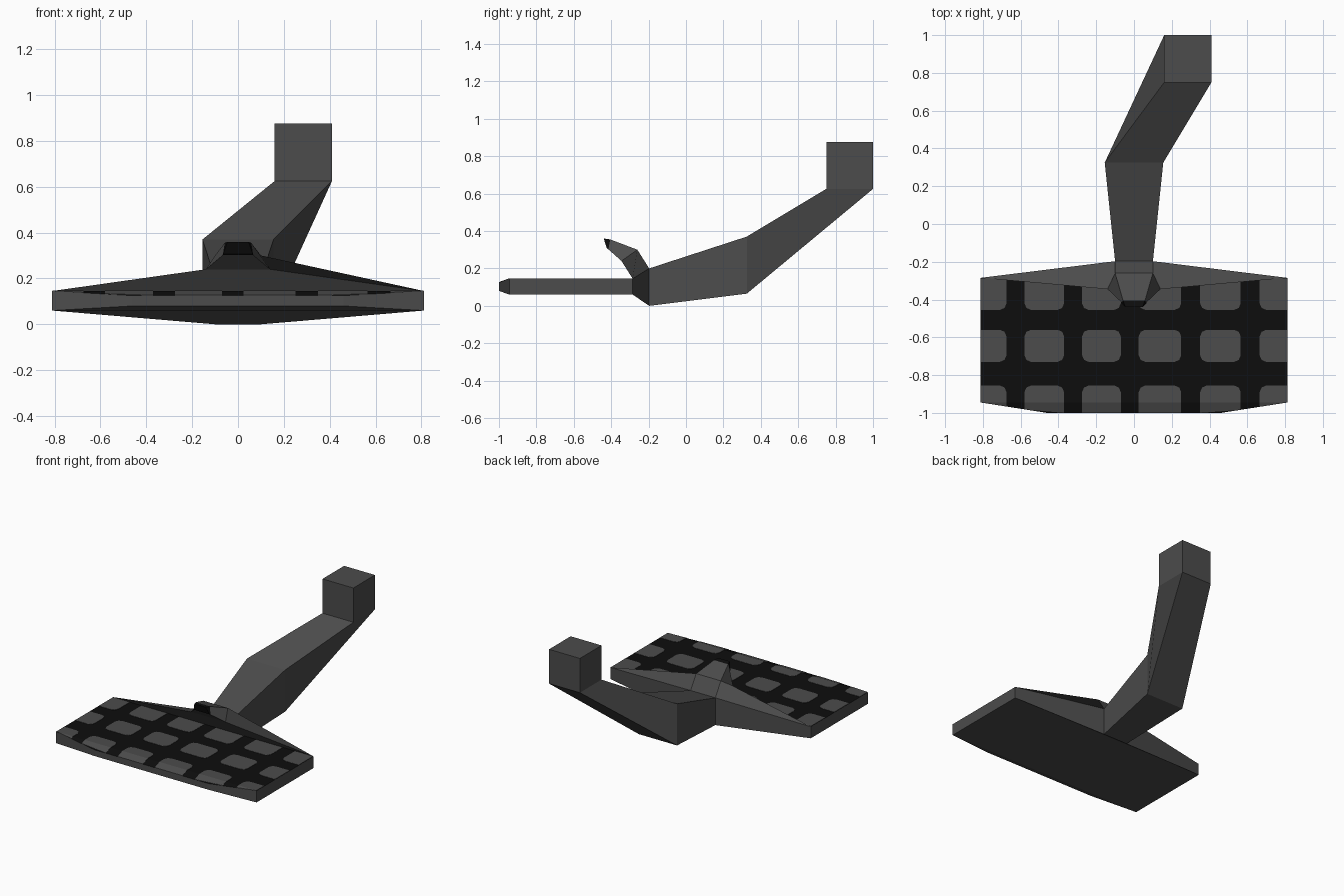
import bpy, bmesh

if "Cube" in bpy.data.objects:
    bpy.data.objects.remove(bpy.data.objects["Cube"])

def material(name, v):
    m = bpy.data.materials.new(name)
    m.diffuse_color = (v, v, v, 1)
    m.use_nodes = True
    m.node_tree.nodes["Principled BSDF"].inputs["Base Color"].default_value = m.diffuse_color
    return m

GREY = material("dark_grey", 0.072)
BLACK = material("black", 0.004)

def finish(name, bm):
    bmesh.ops.recalc_face_normals(bm, faces=bm.faces)
    me = bpy.data.meshes.new(name)
    bm.to_mesh(me)
    bm.free()
    me.materials.append(GREY)
    me.materials.append(BLACK)
    ob = bpy.data.objects.new(name, me)
    bpy.context.collection.objects.link(ob)
    return ob

def ring(low, high, cx=0):
    """Four corners from (half width, y, z) of a lower and an upper edge."""
    (a, ya, za), (b, yb, zb) = low, high
    return [(cx - a, ya, za), (cx + a, ya, za), (cx + b, yb, zb), (cx - b, yb, zb)]

def loft(name, rings, black=()):
    """Skin the rings; black holds (segment, side) pairs, side 2 is the top."""
    bm = bmesh.new()
    loops = [[bm.verts.new(p) for p in r] for r in rings]
    bm.faces.new(loops[0]).material_index = int("start" in black)
    bm.faces.new(loops[-1]).material_index = int("end" in black)
    for s in range(len(loops) - 1):
        for i in range(4):
            j = (i + 1) % 4
            f = bm.faces.new((loops[s][i], loops[s][j], loops[s + 1][j], loops[s + 1][i]))
            f.material_index = int((s, i) in black)
    return finish(name, bm)

# Wide tread plate, hub and bent arm in one continuous shape
loft("pedal_and_arm", [
    ring((0.46, -1.0, 0.08), (0.46, -1.0, 0.125)),
    ring((0.812, -0.945, 0.06), (0.812, -0.945, 0.145)),
    ring((0.812, -0.285, 0.06), (0.812, -0.285, 0.145)),
    ring((0.1, -0.197, 0.0), (0.1, -0.197, 0.2)),
    ring((0.155, 0.325, 0.065), (0.155, 0.325, 0.37)),
    ring((0.125, 1.0, 0.625), (0.125, 0.75, 0.625), 0.285),
    ring((0.125, 1.0, 0.876), (0.125, 0.75, 0.876), 0.285),
], black={(0, 2), (1, 2)})

# Small lever rising from the hub, flaring into the plate's rear corners
neck = ring((0.066, -0.415, 0.302), (0.058, -0.405, 0.355))
loft("lever", [
    ring((0.812, -0.285, 0.145), (0.1, -0.197, 0.2)),
    ring((0.14, -0.345, 0.24), (0.1, -0.26, 0.30)),
    neck,
])
loft("lever_tip", [neck, ring((0.064, -0.423, 0.307), (0.046, -0.44, 0.36))],
     black={"start", "end", (0, 0), (0, 1), (0, 2), (0, 3)})

# Grey tread pads between the black grooves
bm = bmesh.new()
LIFT, EDGE, FRONT, SIDE = 0.002, -0.945, -1.0, 0.81

def height(y):
    return 0.145 + LIFT - max(0, EDGE - y) * 0.02 / 0.055

def pad(points):
    top = [bm.verts.new((x, y, height(y))) for x, y in points]
    low = [bm.verts.new((x, y, height(y) - LIFT)) for x, y in points]
    bm.faces.new(top)
    for i in range(len(top)):
        j = (i + 1) % len(top)
        bm.faces.new((top[i], top[j], low[j], low[i]))

def front_limit(x):
    return max(FRONT, EDGE - 0.055 * (SIDE - abs(x)) / 0.35)

columns = [(-SIDE, -0.675), (-0.58, -0.37), (-0.275, -0.07),
           (0.025, 0.25), (0.35, 0.565), (0.665, SIDE)]
rows = [(-0.455, -0.288), (-0.73, -0.56), (EDGE, -0.855)]
for x0, x1 in columns:
    for y0, y1 in rows:
        # cut only the corners that touch a groove crossing
        def c(x, y):
            return 0.035 if abs(x) < SIDE and y not in (EDGE, -0.288) else 0
        pts = []
        for x, y, sx, sy in ((x0, y0, 1, 1), (x1, y0, -1, 1), (x1, y1, -1, -1), (x0, y1, 1, -1)):
            k = c(x, y)
            if not k:
                pts.append((x, y))
                continue
            corner = [(x, y + sy * k), (x + sx * k * 0.3, y + sy * k * 0.3), (x + sx * k, y)]
            pts += corner if sx == sy else corner[::-1]
        pad(pts)
    # continuation over the sloped front lip
    lip = [(x0, EDGE), (x1, EDGE)]
    lip += [(x, front_limit(x)) for x in (x1, x0) if front_limit(x) < EDGE - 0.001]
    pad(lip)
finish("tread_pads", bm)
